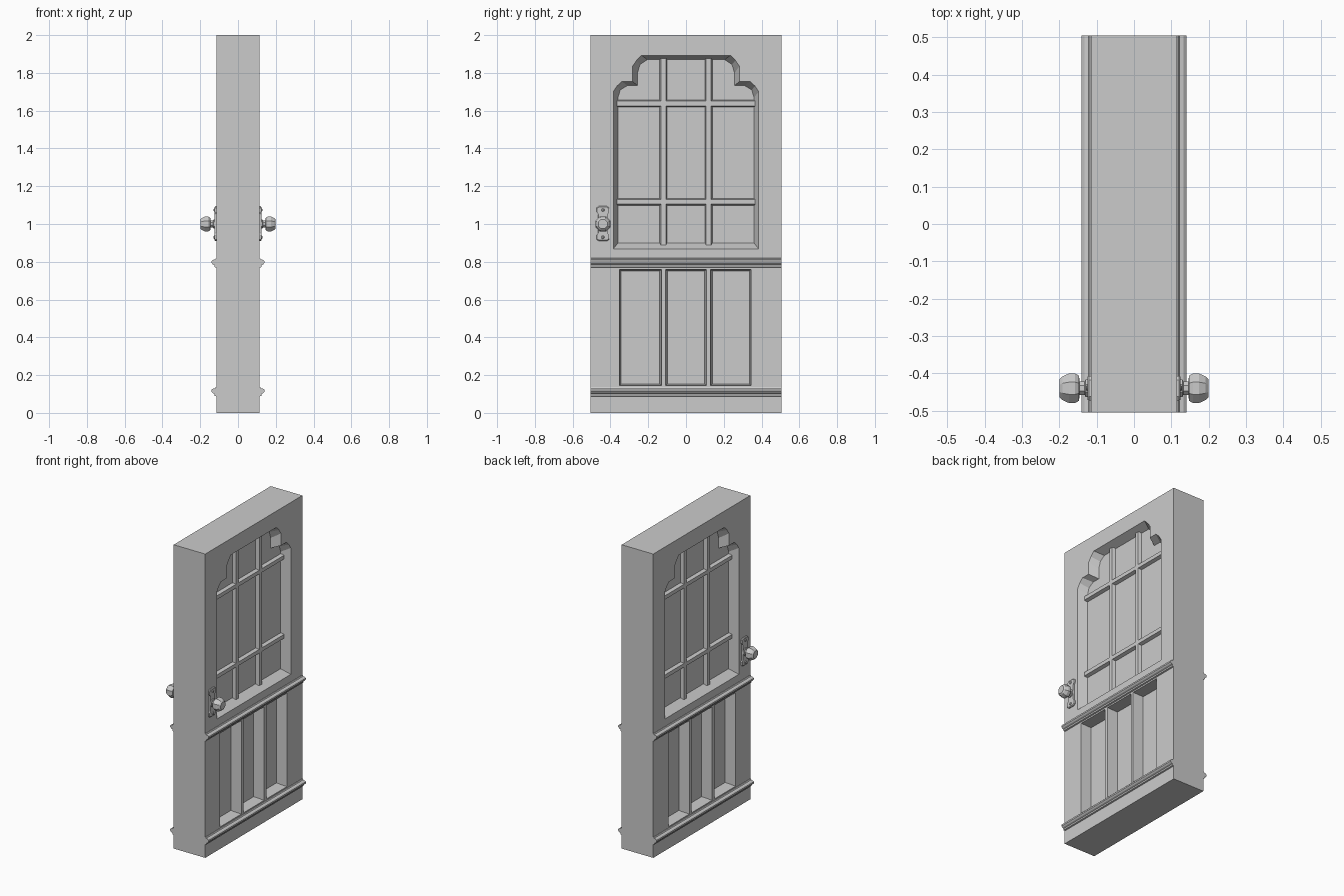
import bpy, bmesh, math

if "Cube" in bpy.data.objects:
    bpy.data.objects.remove(bpy.data.objects["Cube"])

HALF_T, HALF_W, HEIGHT = 0.115, 0.505, 2.0
GLASS_X = 0.058


def loft(bm, loops):
    """Skin a closed solid through matching point loops."""
    rings = [[bm.verts.new(p) for p in loop] for loop in loops]
    n = len(rings[0])
    for a, b in zip(rings, rings[1:]):
        for i in range(n):
            bm.faces.new((a[i], a[(i + 1) % n], b[(i + 1) % n], b[i]))
    bm.faces.new(rings[0][::-1])
    bm.faces.new(rings[-1])


def finish(bm, name):
    bmesh.ops.recalc_face_normals(bm, faces=bm.faces)
    mesh = bpy.data.meshes.new(name)
    bm.to_mesh(mesh)
    bm.free()
    ob = bpy.data.objects.new(name, mesh)
    bpy.context.collection.objects.link(ob)
    return ob


def solid(name, loops):
    bm = bmesh.new()
    loft(bm, loops)
    return finish(bm, name)


def at_x(x, outline):
    return [(x, y, z) for y, z in outline]


def rect(y0, y1, z0, z1):
    return [(y0, z0), (y1, z0), (y1, z1), (y0, z1)]


def symmetric(half):
    return half + [(-y, z) for y, z in reversed(half)]


def ring(x, r, y, z, n=8):
    return [(x, y + r * math.cos(math.tau * (i + 0.5) / n),
             z + r * math.sin(math.tau * (i + 0.5) / n)) for i in range(n)]


# Stepped arch outlines of the window: rim on the door face, and at the glass
rim = symmetric([(-.385, .868), (-.385, 1.70), (-.366, 1.73), (-.34, 1.755), (-.283, 1.755),
                 (-.283, 1.835), (-.262, 1.866), (-.235, 1.893)])
inner = symmetric([(-.36, .90), (-.36, 1.67), (-.348, 1.71), (-.31, 1.733), (-.257, 1.733),
                   (-.257, 1.80), (-.243, 1.845), (-.205, 1.87)])
panels = [(-.352, -.13), (-.108, .108), (.13, .344)]

# Door slab with window and panel recesses cut on both faces
door = solid("door_slab", [at_x(x, rect(-HALF_W, HALF_W, 0, HEIGHT)) for x in (-HALF_T, HALF_T)])
bm = bmesh.new()
for s in (-1, 1):
    loft(bm, [at_x(s * GLASS_X, inner), at_x(s * HALF_T, rim), at_x(s * 0.2, rim)])
    for a, b in panels:
        wide = rect(a, b, .145, .76)
        deep = rect(a + .009, b - .009, .154, .751)
        loft(bm, [at_x(s * .045, deep), at_x(s * HALF_T, wide), at_x(s * 0.2, wide)])
cutter = finish(bm, "recess_cutter")
cutter.hide_render = True
mod = door.modifiers.new("recesses", 'BOOLEAN')
mod.operation, mod.solver, mod.object = 'DIFFERENCE', 'EXACT', cutter
bpy.context.view_layer.objects.active = door
bpy.ops.object.modifier_apply(modifier=mod.name)
bpy.data.objects.remove(cutter)

# Shared moulding profile (x, z offset)
moulding = [(.11, -.026), (.124, -.022), (.124, -.012), (.133, -.008), (.14, 0),
            (.14, .01), (.133, .016), (.122, .018), (.118, .024), (.11, .026)]
plate = symmetric([(-.022, -.092), (-.033, -.084), (-.033, -.062), (-.025, -.05), (-.025, .05),
                   (-.033, .062), (-.033, .084), (-.022, .092)])
KY, KZ = -.44, 1.0

for s, side in ((-1, "back"), (1, "front")):
    # Glazing bars with chamfered edges
    x0, x1, x2 = s * (GLASS_X - .005), s * GLASS_X, s * .08
    for i, y in enumerate((-.12, .12)):
        bar = [(x0, -.02), (x1, -.02), (x2, -.013), (x2, .013), (x1, .02), (x0, .02)]
        solid(f"{side}_upright_bar_{i}",
              [[(x, y + o, z) for x, o in bar] for z in (.89, 1.875)])
    for i, z in enumerate((1.117, 1.638)):
        solid(f"{side}_cross_bar_{i}",
              [[(x, y, z + o * .95) for x, o in bar] for y in (-.365, .365)])

    # Horizontal rails across the door
    for name, z in (("waist_moulding", .794), ("kick_moulding", .112)):
        solid(f"{side}_{name}",
              [[(s * x, y, z + o) for x, o in moulding] for y in (-HALF_W, HALF_W)])

    # Handle plate, screws and faceted knob
    solid(f"{side}_handle_plate",
          [at_x(s * x, [(KY + y * k, KZ + .002 + z * k) for y, z in plate])
           for x, k in ((.11, 1), (.12, 1), (.124, .95))])
    for i, dz in enumerate((-.07, .074)):
        solid(f"{side}_plate_screw_{i}",
              [ring(s * x, r, KY, KZ + dz, 6) for x, r in ((.115, .009), (.126, .009), (.129, .005))])
    knob = [(.115, .026), (.13, .026), (.132, .019), (.146, .019), (.147, .036),
            (.158, .043), (.174, .043), (.192, .034), (.199, .026)]
    solid(f"{side}_knob", [ring(s * x, r, KY, KZ) for x, r in knob])
